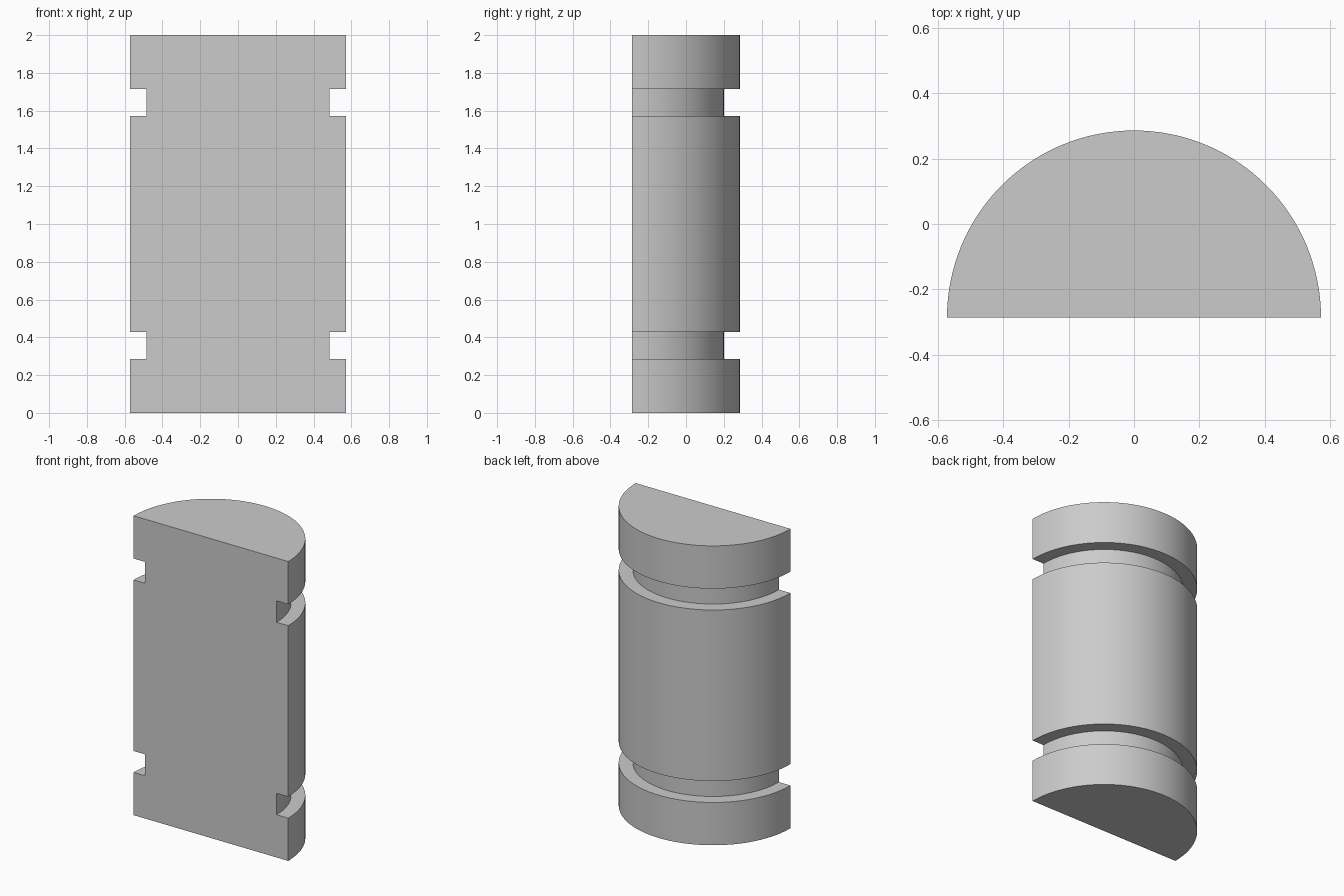
import bpy, bmesh, math

cube = bpy.data.objects.get("Cube")
if cube:
    bpy.data.objects.remove(cube, do_unlink=True)

HEIGHT = 2.0
RADIUS = 4 / 7
GROOVE_RADIUS = 3.4 / 7
GROOVE_LOW, GROOVE_HIGH = 2 / 7, 3 / 7
SEGMENTS = 64

grey = bpy.data.materials.new("light grey")
grey.use_nodes = True
colour = (0.6, 0.6, 0.6, 1)
grey.diffuse_color = colour
grey.node_tree.nodes["Principled BSDF"].inputs["Base Color"].default_value = colour

# Lower half of the grooved outline, mirrored to make the upper half
lower = [(0, 0), (RADIUS, 0), (RADIUS, GROOVE_LOW), (GROOVE_RADIUS, GROOVE_LOW),
         (GROOVE_RADIUS, GROOVE_HIGH), (RADIUS, GROOVE_HIGH)]
profile = lower + [(r, HEIGHT - z) for r, z in reversed(lower)]

# Half turn of the outline around the axis on the flat front
bm = bmesh.new()
axis = (0, -RADIUS / 2, 0)
verts = [bm.verts.new((r, axis[1], z)) for r, z in profile]
edges = [bm.edges.new(pair) for pair in zip(verts, verts[1:])]
bmesh.ops.spin(bm, geom=verts + edges, cent=axis, axis=(0, 0, 1),
               angle=math.pi, steps=SEGMENTS)
bmesh.ops.remove_doubles(bm, verts=bm.verts[:], dist=1e-5)

# Flat front face, then clean end caps
rim = [e for e in bm.edges if e.is_boundary]
bmesh.ops.contextual_create(bm, geom=rim)
bmesh.ops.dissolve_limit(bm, angle_limit=math.radians(0.5),
                         verts=bm.verts[:], edges=bm.edges[:])
bmesh.ops.recalc_face_normals(bm, faces=bm.faces[:])

mesh = bpy.data.meshes.new("grooved_half_cylinder")
bm.to_mesh(mesh)
bm.free()
mesh.materials.append(grey)
body = bpy.data.objects.new("grooved_half_cylinder", mesh)
bpy.context.collection.objects.link(body)

# Smooth round walls with sharp rims
bpy.ops.object.select_all(action="DESELECT")
body.select_set(True)
bpy.context.view_layer.objects.active = body
bpy.ops.object.shade_smooth_by_angle(angle=math.radians(30))
